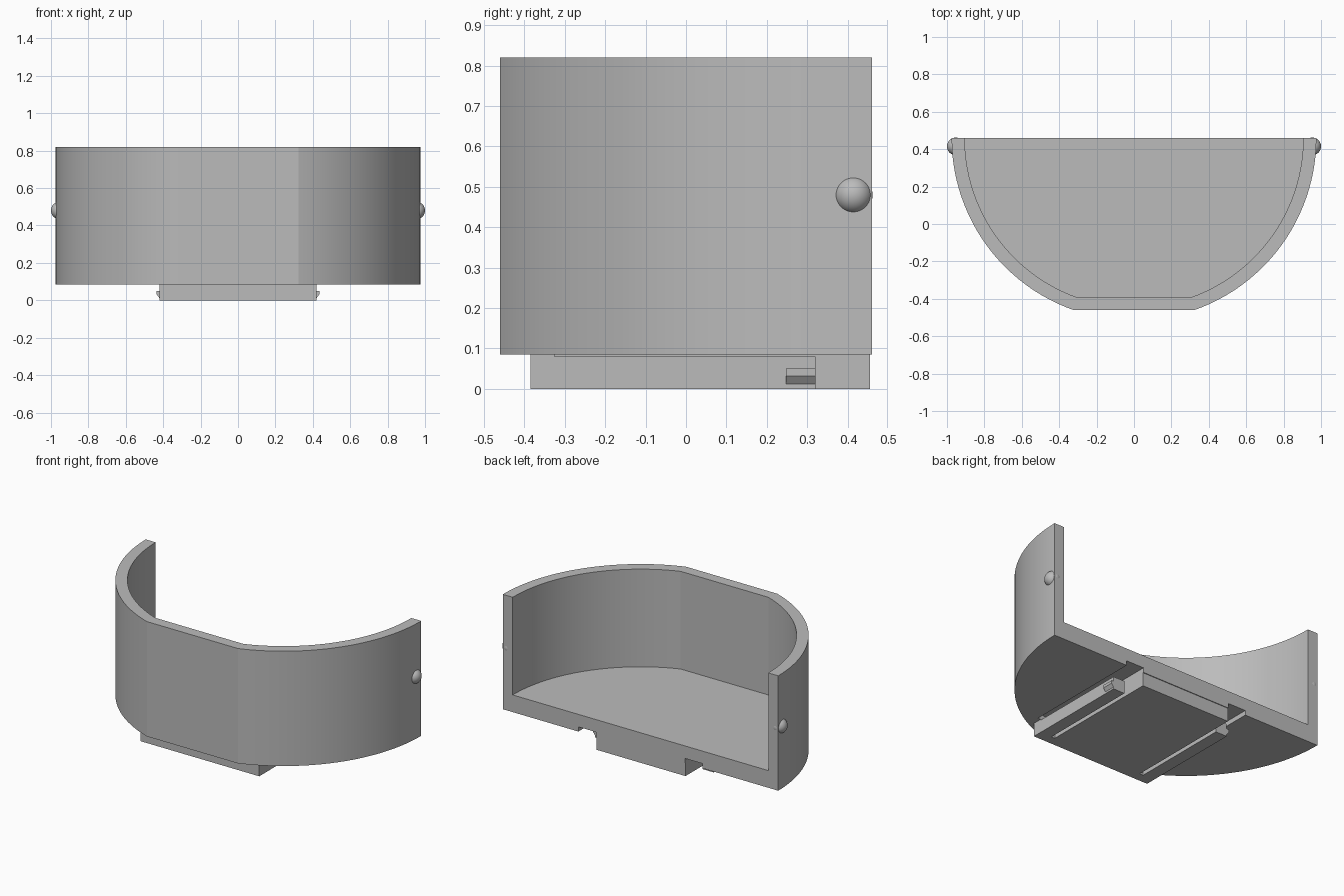
import bpy, bmesh, math
from mathutils import Matrix

if "Cube" in bpy.data.objects:
    bpy.data.objects.remove(bpy.data.objects["Cube"])

grey = bpy.data.materials.new("plain_grey")
grey.use_nodes = True
COLOUR = (0.5, 0.5, 0.5, 1)
grey.diffuse_color = COLOUR
grey.node_tree.nodes["Principled BSDF"].inputs["Base Color"].default_value = COLOUR

BACK = 0.46


def finish(name, bm):
    bmesh.ops.recalc_face_normals(bm, faces=bm.faces)
    mesh = bpy.data.meshes.new(name)
    bm.to_mesh(mesh)
    bm.free()
    mesh.materials.append(grey)
    obj = bpy.data.objects.new(name, mesh)
    bpy.context.collection.objects.link(obj)
    return obj


def prism(name, outline, z0, z1):
    """Extrude a flat xy outline from z0 to z1."""
    bm = bmesh.new()
    face = bm.faces.new([bm.verts.new((x, y, z0)) for x, y in outline])
    top = bmesh.ops.extrude_face_region(bm, geom=[face])["geom"]
    bmesh.ops.translate(bm, vec=(0, 0, z1 - z0),
                        verts=[v for v in top if isinstance(v, bmesh.types.BMVert)])
    return finish(name, bm)


def box_outline(x0, x1, y0, y1):
    return [(x0, y0), (x1, y0), (x1, y1), (x0, y1)]


def bow(radius, front, steps=32):
    """Half circle about the back edge, cut off flat at the front."""
    end = math.asin((BACK - front) / radius)
    half = [(radius * math.cos(end * i / steps), BACK - radius * math.sin(end * i / steps))
            for i in range(steps + 1)]
    return half + [(-x, y) for x, y in reversed(half)]


def activate(obj):
    bpy.ops.object.select_all(action='DESELECT')
    obj.select_set(True)
    bpy.context.view_layer.objects.active = obj


def cut(obj, cutters):
    activate(obj)
    for cutter in cutters:
        mod = obj.modifiers.new("cut", 'BOOLEAN')
        mod.operation = 'DIFFERENCE'
        mod.solver = 'EXACT'
        mod.object = cutter
        bpy.ops.object.modifier_apply(modifier=mod.name)


# Open-backed tray: outer shell minus the cavity
tray = prism("tray", bow(0.975, -0.46), 0.085, 0.82)
cavity_shape = bow(0.905, -0.39)
cavity_shape = [(cavity_shape[0][0], 0.6)] + cavity_shape + [(cavity_shape[-1][0], 0.6)]
cavity = prism("cavity_cutter", cavity_shape, 0.195, 1)

# Mounting block below: solid core with a slotted spring arm on each side
half = [(0.42, -0.385), (0.42, 0.32), (0.34, 0.32), (0.34, -0.325),
        (0.315, -0.325), (0.315, 0.455)]
block = prism("mounting_block", half + [(-x, y) for x, y in reversed(half)], 0, 0.1)

# Clearance above the arms, cut into both block and tray
gaps = [prism("gap_cutter", box_outline(min(s * 0.315, s * 0.44), max(s * 0.315, s * 0.44),
                                        -0.325, 0.6), 0.08, 0.115) for s in (-1, 1)]
cut(tray, [cavity] + gaps)
cut(block, gaps)
for helper in [cavity] + gaps:
    bpy.data.objects.remove(helper)
parts = [tray, block]

for side, s in (("left", 1), ("right", -1)):
    # Round pivot stud on the outer wall
    bm = bmesh.new()
    bmesh.ops.create_uvsphere(bm, u_segments=48, v_segments=24, radius=0.047,
                              matrix=Matrix.Translation((s * 0.953, 0.415, 0.48)))
    parts.append(finish(side + "_stud", bm))

    # Catch at the end of the spring arm
    bm = bmesh.new()
    profile = [(0.41, 0.05), (0.435, 0.05), (0.435, 0.032), (0.42, 0.012), (0.41, 0.012)]
    ends = [[bm.verts.new((s * x, y, z)) for x, z in profile] for y in (0.248, 0.32)]
    for ring in ends:
        bm.faces.new(ring)
    for i in range(len(profile)):
        bm.faces.new((ends[0][i - 1], ends[0][i], ends[1][i], ends[1][i - 1]))
    parts.append(finish(side + "_catch", bm))

# Smooth curved walls, keep the corners crisp
for obj in parts:
    activate(obj)
    bpy.ops.object.shade_smooth_by_angle(angle=math.radians(12))
